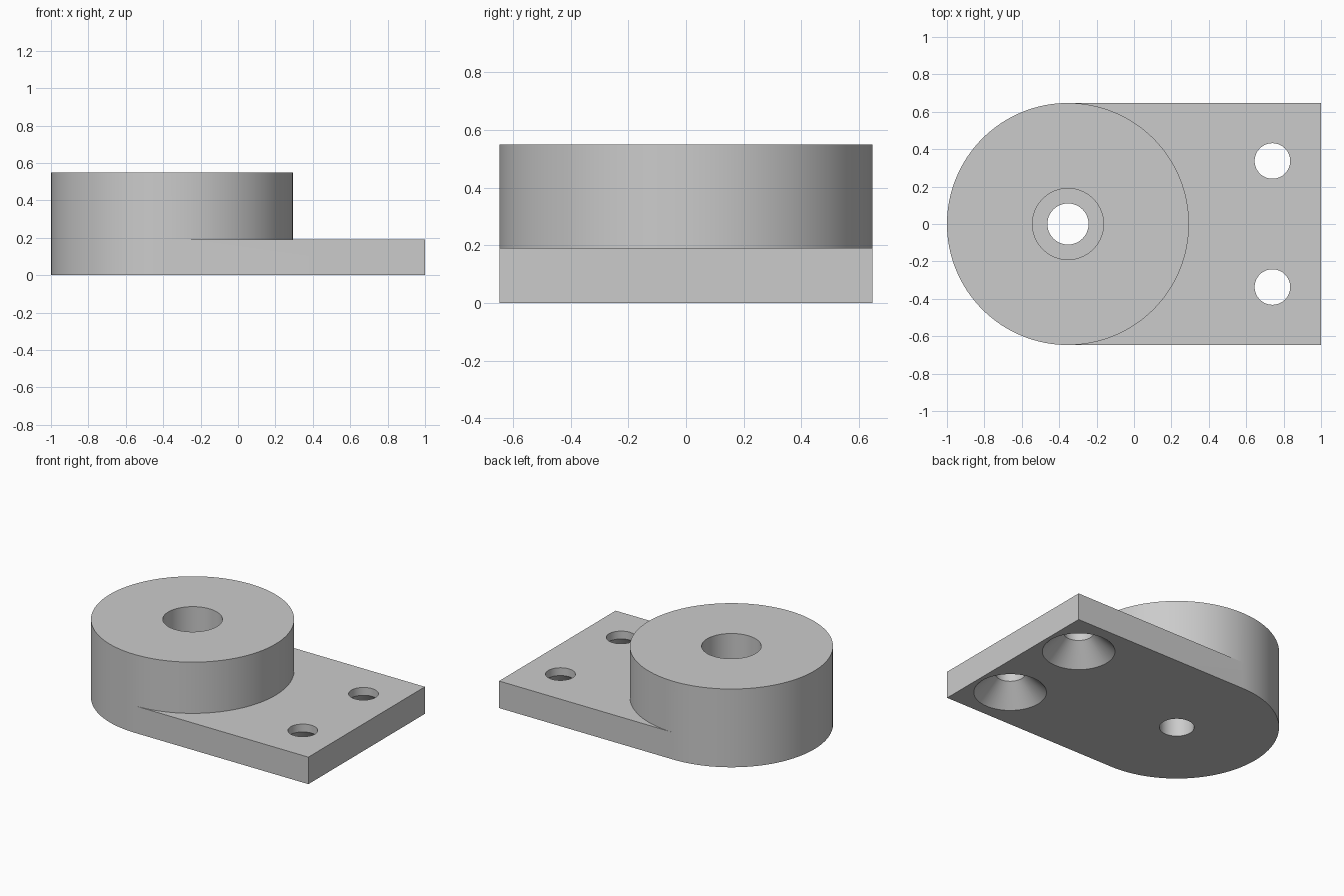
import bpy, bmesh
from math import pi, sin, cos

if "Cube" in bpy.data.objects:
    bpy.data.objects.remove(bpy.data.objects["Cube"], do_unlink=True)

SEG = 128
CX, R = -0.353, 0.647          # boss centre and radius
PLATE_Z, TOP_Z = 0.19, 0.55    # plate thickness, boss height

grey = bpy.data.materials.new("grey")
grey.use_nodes = True
colour = (0.6, 0.6, 0.6, 1)
grey.diffuse_color = colour
grey.node_tree.nodes["Principled BSDF"].inputs["Base Color"].default_value = colour


def make_object(name, bm):
    bmesh.ops.recalc_face_normals(bm, faces=bm.faces[:])
    mesh = bpy.data.meshes.new(name)
    bm.to_mesh(mesh)
    bm.free()
    mesh.materials.append(grey)
    obj = bpy.data.objects.new(name, mesh)
    bpy.context.collection.objects.link(obj)
    return obj


def ring(bm, x, y, r, z, n):
    return [bm.verts.new((x + r * cos(2 * pi * i / n), y + r * sin(2 * pi * i / n), z))
            for i in range(n)]


def bridge(bm, low, high):
    for i in range(len(low)):
        j = (i + 1) % len(low)
        bm.faces.new((low[i], low[j], high[j], high[i]))


def lathe(name, x, y, profile, n=64):
    """Closed solid of revolution from (radius, z) points."""
    bm = bmesh.new()
    rings = [ring(bm, x, y, r, z, n) for r, z in profile]
    for low, high in zip(rings, rings[1:]):
        bridge(bm, low, high)
    bm.faces.new(rings[0])
    bm.faces.new(rings[-1])
    return make_object(name, bm)


# Mounting body: round boss rising from a round-ended plate
bm = bmesh.new()
q = SEG // 4
floor_ring = [bm.verts.new((CX + R * cos(2 * pi * i / SEG), R * sin(2 * pi * i / SEG), 0))
              for i in range(q, 3 * q + 1)]
mid_ring = ring(bm, CX, 0, R, PLATE_Z, SEG)
top_ring = ring(bm, CX, 0, R, TOP_Z, SEG)
floor_corners = [bm.verts.new((1, y, 0)) for y in (-R, R)]
ledge_corners = [bm.verts.new((1, y, PLATE_Z)) for y in (-R, R)]
left_arc = mid_ring[q:3 * q + 1]
right_arc = mid_ring[3 * q:] + mid_ring[:q + 1]
bridge(bm, floor_ring + floor_corners, left_arc + ledge_corners)
bridge(bm, mid_ring, top_ring)
bm.faces.new(floor_ring + floor_corners)
bm.faces.new(top_ring)
bm.faces.new(right_arc + ledge_corners[::-1])
body = make_object("mounting_body", bm)

# Stepped bore and two screw holes countersunk from below
cutters = [lathe("bore_cutter", CX, 0,
                 [(0.11, -0.1), (0.11, PLATE_Z), (0.19, PLATE_Z), (0.19, 0.7)])]
for side, y in (("front", -0.337), ("back", 0.337)):
    cutters.append(lathe(side + "_screw_cutter", 0.74, y,
                         [(0.25, -0.02), (0.095, 0.135), (0.095, 0.3)]))

bpy.ops.object.select_all(action='DESELECT')
bpy.context.view_layer.objects.active = body
body.select_set(True)
for cutter in cutters:
    cutter.hide_render = True
    mod = body.modifiers.new(cutter.name, 'BOOLEAN')
    mod.operation = 'DIFFERENCE'
    mod.solver = 'EXACT'
    mod.object = cutter
    bpy.ops.object.modifier_apply(modifier=mod.name)
for cutter in cutters:
    bpy.data.objects.remove(cutter, do_unlink=True)

bpy.ops.object.shade_smooth_by_angle(angle=pi / 6)
